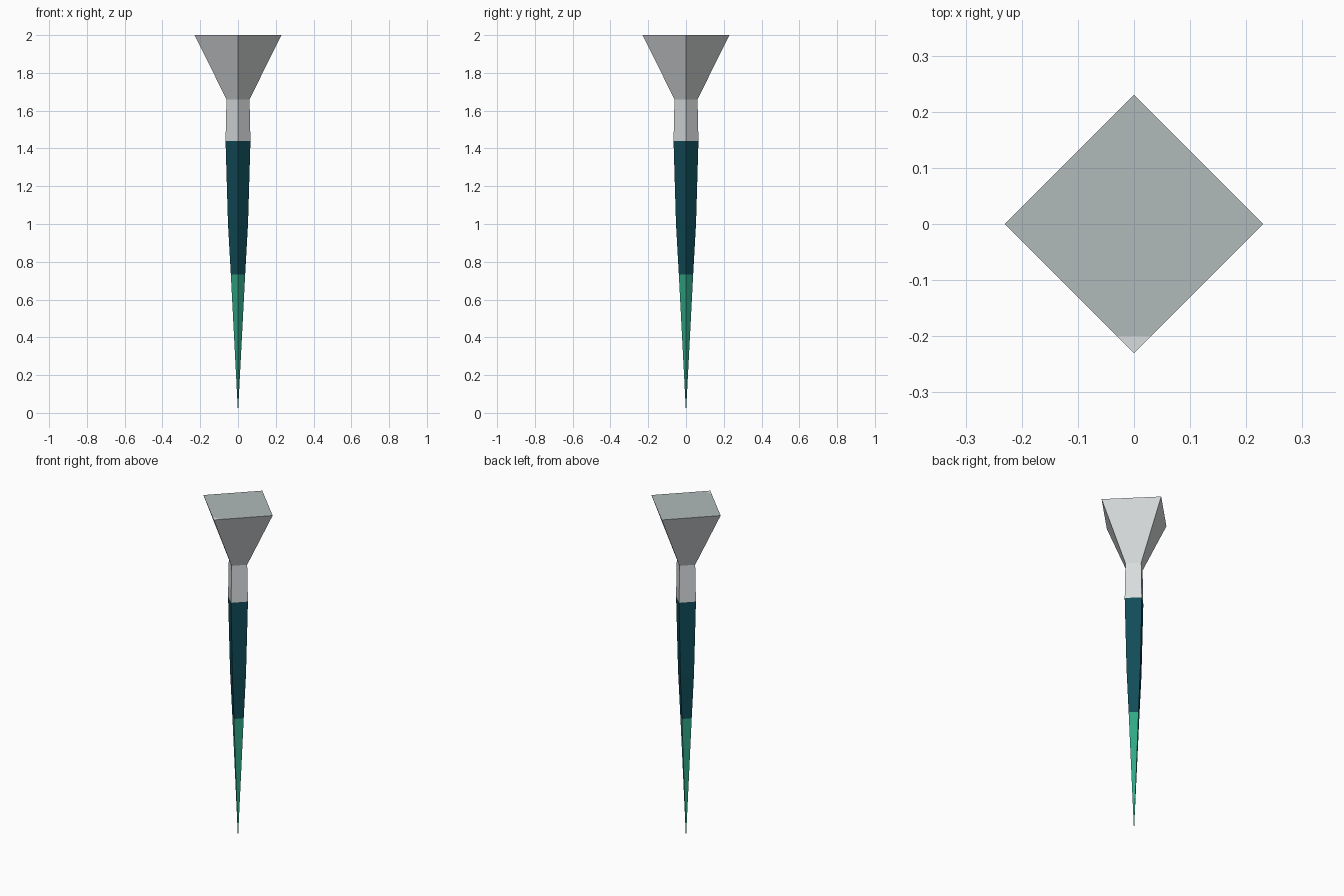
import bpy, bmesh, math

if "Cube" in bpy.data.objects:
    bpy.data.objects.remove(bpy.data.objects["Cube"])


def material(name, r, g, b):
    lin = lambda c: ((c / 255 + 0.055) / 1.055) ** 2.4 if c > 10 else c / 255 / 12.92
    m = bpy.data.materials.new(name)
    m.diffuse_color = (lin(r), lin(g), lin(b), 1)
    m.use_nodes = True
    m.node_tree.nodes["Principled BSDF"].inputs["Base Color"].default_value = m.diffuse_color
    return m


light_grey = material("light grey", 216, 220, 221)
cap_grey = material("cap grey", 176, 186, 186)
dark_teal = material("dark teal", 17, 76, 88)
green = material("sea green", 48, 168, 134)


def section(name, profile, mats, cap_top=False):
    """Four-sided section with corners on the axes, from (radius, z) rings."""
    bm = bmesh.new()
    rings = []
    for r, z in profile:
        if r == 0:
            rings.append([bm.verts.new((0, 0, z))] * 4)
        else:
            rings.append([bm.verts.new((r * math.cos(i * math.pi / 2),
                                        r * math.sin(i * math.pi / 2), z))
                          for i in range(4)])
    for low, high in zip(rings, rings[1:]):
        for i in range(4):
            j = (i + 1) % 4
            corners = [low[i], low[j], high[j], high[i]]
            bm.faces.new(list(dict.fromkeys(corners)))
    if cap_top:
        top = bm.faces.new(rings[-1])
        top.material_index = 1
        # cut the small pale front corner out of the top face
        bmesh.ops.bisect_plane(bm, geom=[top] + list(top.edges) + list(top.verts),
                               plane_co=(0, -0.2, 0), plane_no=(0, 1, 0))
        for f in bm.faces:
            if f.normal.z > 0.9 or all(abs(v.co.z - profile[-1][1]) < 1e-5 for v in f.verts):
                f.material_index = 0 if f.calc_center_median().y < -0.2 else 1
    bmesh.ops.recalc_face_normals(bm, faces=bm.faces[:])
    # open sections: make sure the faces point outward
    side = next(f for f in bm.faces if f.material_index == 0)
    c = side.calc_center_median()
    if side.normal.x * c.x + side.normal.y * c.y < 0 and abs(side.normal.z) < 0.9:
        bmesh.ops.reverse_faces(bm, faces=bm.faces[:])
    mesh = bpy.data.meshes.new(name)
    bm.to_mesh(mesh)
    bm.free()
    for m in mats:
        mesh.materials.append(m)
    ob = bpy.data.objects.new(name, mesh)
    bpy.context.collection.objects.link(ob)
    return ob


# spike: pointed green tip, then dark shaft, pale neck and flared head
section("tip", [(0, 0), (0.038, 0.733)], [green])
section("shaft", [(0.038, 0.733), (0.053, 1.0), (0.066, 1.44)], [dark_teal])
section("neck", [(0.066, 1.44), (0.061, 1.66)], [light_grey])
section("flared_head", [(0.061, 1.66), (0.23, 2.0)], [light_grey, cap_grey], cap_top=True)
